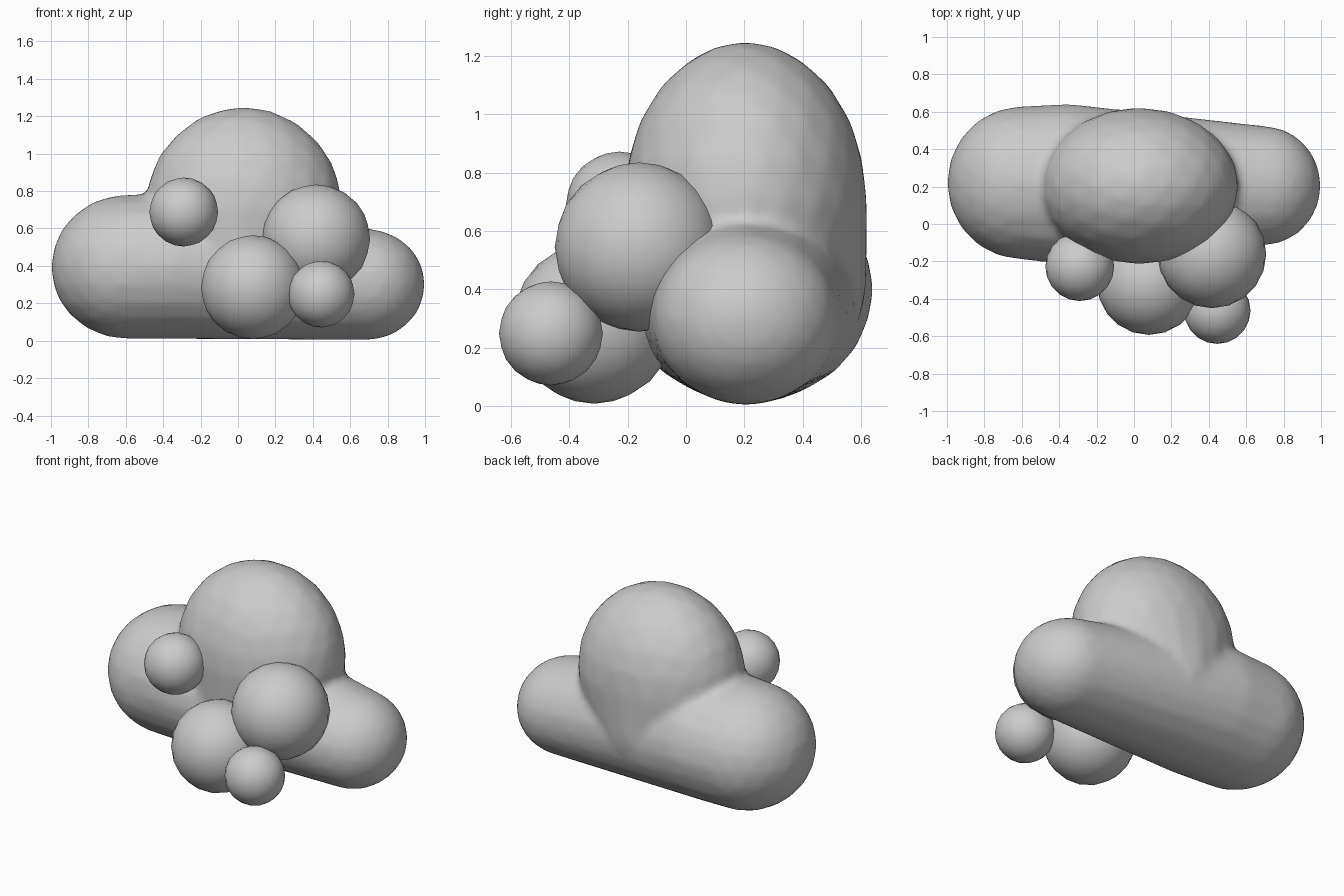
import bpy, bmesh
from mathutils import Matrix, Vector

if "Cube" in bpy.data.objects:
    bpy.data.objects.remove(bpy.data.objects["Cube"])


def add_ellipsoid(bm, centre, radii, detail=3):
    m = Matrix.Translation(Vector(centre)) @ Matrix.Diagonal((*radii, 1.0))
    bmesh.ops.create_icosphere(bm, subdivisions=detail, radius=1.0, matrix=m)


def finish(bm, name):
    for f in bm.faces:
        f.smooth = True
    mesh = bpy.data.meshes.new(name)
    bm.to_mesh(mesh)
    bm.free()
    obj = bpy.data.objects.new(name, mesh)
    bpy.context.collection.objects.link(obj)
    return obj


def rounded_hull(name, lobes):
    """One smooth skin stretched around several ellipsoids."""
    bm = bmesh.new()
    for centre, radii in lobes:
        add_ellipsoid(bm, centre, radii)
    res = bmesh.ops.convex_hull(bm, input=bm.verts[:])
    inner = {g for g in res["geom_interior"] + res["geom_unused"]
             if isinstance(g, bmesh.types.BMVert)}
    bmesh.ops.delete(bm, geom=list(inner), context='VERTS')
    bmesh.ops.recalc_face_normals(bm, faces=bm.faces[:])
    return finish(bm, name)


# long base, tapering from the big left lobe to the small right lobe
body = rounded_hull("cloud_body", [
    ((-0.60, 0.22, 0.395), (0.40, 0.41, 0.385)),
    ((-0.35, 0.213, 0.40), (0.30, 0.43, 0.39)),
    ((0.69, 0.205, 0.30), (0.31, 0.32, 0.297)),
])

# tall crown rising out of the base
crown = rounded_hull("cloud_crown", [
    ((0.03, 0.203, 0.70), (0.53, 0.418, 0.55)),
    ((0.00, 0.21, 0.42), (0.40, 0.41, 0.36)),
])

# join both and soften the valley between them
crown.hide_render = True
union = body.modifiers.new("union", 'BOOLEAN')
union.operation = 'UNION'
union.object = crown
remesh = body.modifiers.new("remesh", 'REMESH')
remesh.mode = 'VOXEL'
remesh.voxel_size = 0.025
remesh.use_smooth_shade = True
soften = body.modifiers.new("soften", 'SMOOTH')
soften.factor = 0.5
soften.iterations = 6
bpy.context.view_layer.update()
deps = bpy.context.evaluated_depsgraph_get()
joined = bpy.data.meshes.new_from_object(body.evaluated_get(deps))
body.modifiers.clear()
body.data = joined
bpy.data.objects.remove(crown)

# round puffs on the front
puffs = {
    "upper_left_puff": ((-0.29, -0.228, 0.688), 0.184),
    "upper_right_puff": ((0.417, -0.16, 0.545), 0.29),
    "lower_middle_puff": ((0.08, -0.315, 0.286), 0.278),
    "lower_right_puff": ((0.445, -0.463, 0.249), 0.178),
}
for name, (centre, r) in puffs.items():
    bm = bmesh.new()
    add_ellipsoid(bm, centre, (r, r, r))
    finish(bm, name)
